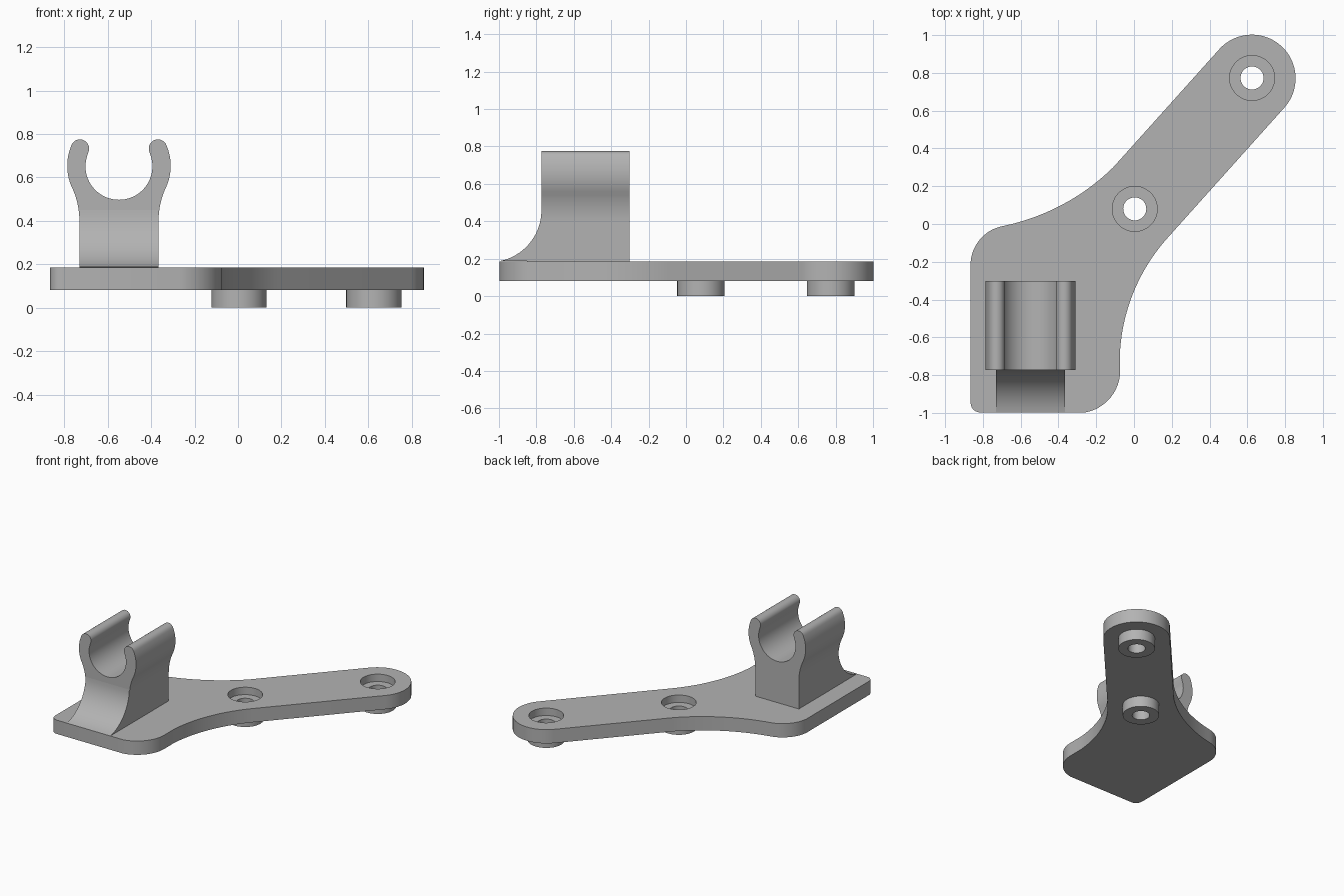
import bpy, bmesh, math
from mathutils import Vector

if "Cube" in bpy.data.objects:
    bpy.data.objects.remove(bpy.data.objects["Cube"])

grey = bpy.data.materials.new("plain grey")
grey.diffuse_color = (0.45, 0.45, 0.45, 1)
grey.use_nodes = True
grey.node_tree.nodes["Principled BSDF"].inputs["Base Color"].default_value = grey.diffuse_color


def arc(a, m, b, n=12):
    """Points on the circular arc from a through m to b."""
    (ax, ay), (mx, my), (bx, by) = a, m, b
    d = 2 * (ax * (my - by) + mx * (by - ay) + bx * (ay - my))
    sa, sm, sb = ax * ax + ay * ay, mx * mx + my * my, bx * bx + by * by
    cx = (sa * (my - by) + sm * (by - ay) + sb * (ay - my)) / d
    cy = (sa * (bx - mx) + sm * (ax - bx) + sb * (mx - ax)) / d
    r = math.hypot(ax - cx, ay - cy)
    t0, tm, t1 = (math.atan2(y - cy, x - cx) for x, y in (a, m, b))
    sweep = (t1 - t0) % math.tau
    if (tm - t0) % math.tau > sweep:
        sweep -= math.tau
    return [(cx + r * math.cos(t0 + sweep * i / n),
             cy + r * math.sin(t0 + sweep * i / n)) for i in range(n + 1)]


def extrude(name, outline, place, push):
    """Extrude a 2D outline, mapped to 3D by place, along push."""
    pts = []
    for p in outline:
        if not pts or math.dist(p, pts[-1]) > 1e-4:
            pts.append(p)
    if math.dist(pts[0], pts[-1]) < 1e-4:
        pts.pop()
    bm = bmesh.new()
    face = bm.faces.new([bm.verts.new(place(*p)) for p in pts])
    new = bmesh.ops.extrude_face_region(bm, geom=[face])["geom"]
    bmesh.ops.translate(bm, vec=Vector(push),
                        verts=[v for v in new if isinstance(v, bmesh.types.BMVert)])
    bmesh.ops.recalc_face_normals(bm, faces=bm.faces)
    mesh = bpy.data.meshes.new(name)
    bm.to_mesh(mesh)
    bm.free()
    mesh.materials.append(grey)
    obj = bpy.data.objects.new(name, mesh)
    bpy.context.collection.objects.link(obj)
    return obj


def disc(name, centre, r, z0, z1, n=48):
    ring = [(centre[0] + r * math.cos(math.tau * i / n),
             centre[1] + r * math.sin(math.tau * i / n)) for i in range(n)]
    return extrude(name, ring, lambda x, y: (x, y, z0), (0, 0, z1 - z0))


def combine(obj, tool, operation):
    mod = obj.modifiers.new(operation, 'BOOLEAN')
    mod.operation, mod.solver, mod.object = operation, 'EXACT', tool
    bpy.context.view_layer.objects.active = obj
    bpy.ops.object.modifier_apply(modifier=mod.name)
    bpy.data.objects.remove(tool)


# Base plate: rounded pad flowing into a slanted arm with a round end
outline = (arc((-0.865, -0.945), (-0.85, -0.983), (-0.813, -0.998), 6)
           + arc((-0.26, -0.998), (-0.125, -0.92), (-0.073, -0.77))
           + arc((-0.073, -0.66), (0.025, -0.30), (0.19, -0.06), 20)
           + arc((0.797, 0.617), (0.78, 0.942), (0.453, 0.927), 32)
           + arc((-0.11, 0.30), (-0.375, 0.105), (-0.69, -0.01), 20)
           + arc((-0.69, -0.01), (-0.808, -0.073), (-0.865, -0.20)))
plate = extrude("base_plate", outline, lambda x, y: (x, y, 0.082), (0, 0, 0.104))

# Hollow bosses below, with counterbored screw holes from above
for c in ((0.004, 0.08), (0.625, 0.773)):
    combine(plate, disc("boss", c, 0.127, 0, 0.12), 'UNION')
    combine(plate, disc("counterbore_cutter", c, 0.119, 0.13, 0.3), 'DIFFERENCE')
    combine(plate, disc("hole_cutter", c, 0.061, -0.1, 0.3), 'DIFFERENCE')

# Open clip: half profile mirrored about its middle, extruded along y
AXIS = -0.548
half = ([(-0.73, 0.186)]
        + arc((-0.73, 0.40), (-0.737, 0.47), (-0.758, 0.54), 8)
        + arc((-0.758, 0.54), (-0.786, 0.645), (-0.768, 0.745), 10)
        + arc((-0.768, 0.745), (-0.727, 0.775), (-0.686, 0.725), 12)
        + arc((-0.697, 0.69), (-0.656, 0.541), (AXIS, 0.497), 20))
profile = half + [(2 * AXIS - x, z) for x, z in reversed(half)]
clip = extrude("clip", profile, lambda x, z: (x, -0.773, z), (0, 0.47, 0))

# Concave gusset in front of the clip
curve = arc((-0.997, 0.187), (-0.855, 0.262), (-0.773, 0.45), 16)
gusset = extrude("gusset", curve + [(-0.773, 0.186)],
                 lambda y, z: (-0.73, y, z), (0.364, 0, 0))

# Smooth curves, sharp edges
for obj in (plate, clip, gusset):
    bpy.ops.object.select_all(action='DESELECT')
    obj.select_set(True)
    bpy.context.view_layer.objects.active = obj
    bpy.ops.object.shade_smooth_by_angle(angle=math.radians(30))
